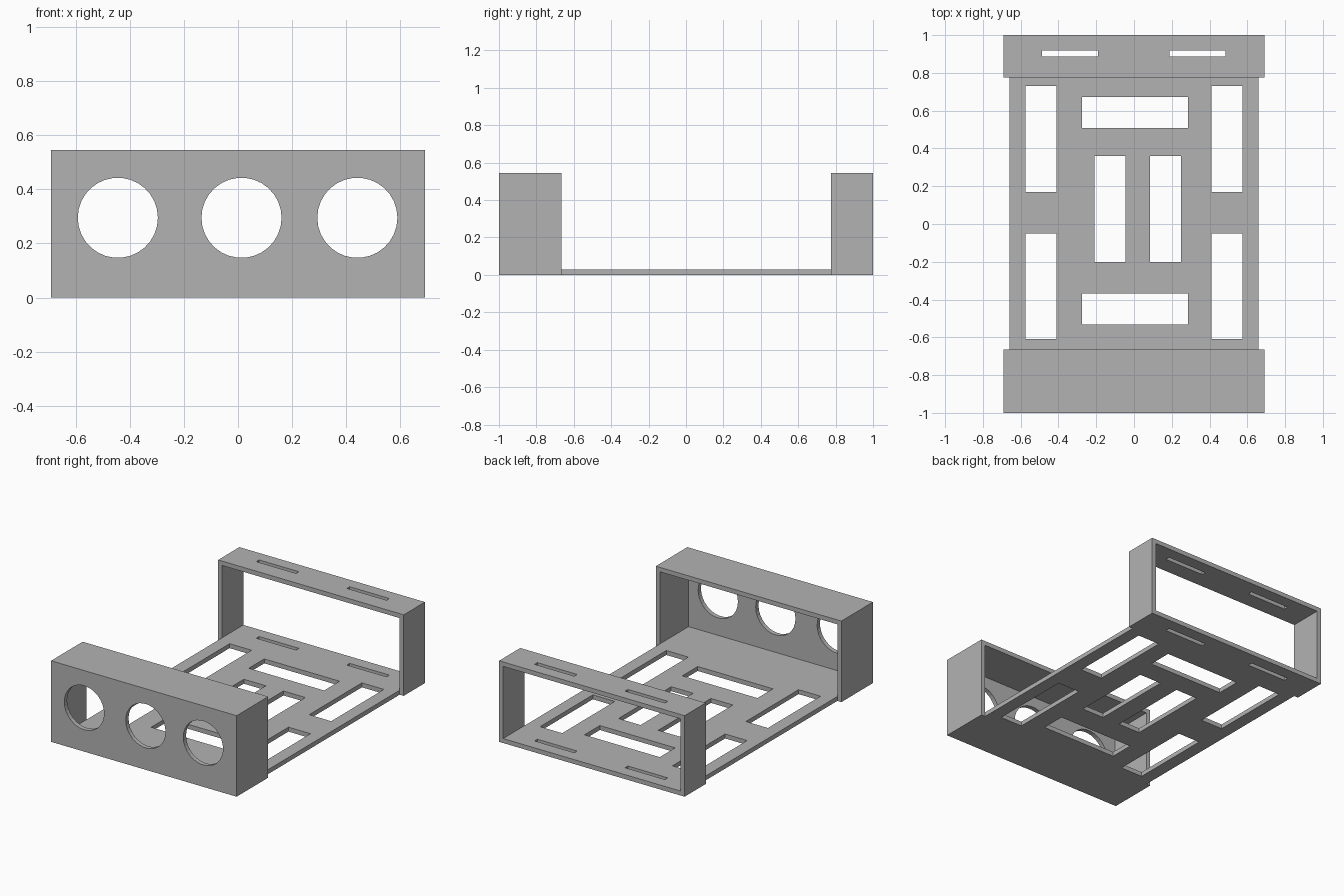
import bpy, bmesh
from math import pi
from mathutils import Matrix, Vector

cube = bpy.data.objects.get("Cube")
if cube:
    bpy.data.objects.remove(cube, do_unlink=True)

grey = bpy.data.materials.new("plain grey")
grey.use_nodes = True
colour = (0.45, 0.45, 0.45, 1)
grey.diffuse_color = colour
grey.node_tree.nodes["Principled BSDF"].inputs["Base Color"].default_value = colour

HALF, HEIGHT, WALL = 0.69, 0.545, 0.03
INNER = HALF - WALL
FRONT, FRONT_END, REAR_START, REAR = -1.0, -0.665, 0.775, 1.0


def add_box(bm, x0, x1, y0, y1, z0, z1):
    lo, hi = Vector((x0, y0, z0)), Vector((x1, y1, z1))
    m = Matrix.Translation((lo + hi) / 2) @ Matrix.Diagonal((*(hi - lo), 1))
    bmesh.ops.create_cube(bm, size=1, matrix=m)


def make_object(name, bm):
    mesh = bpy.data.meshes.new(name)
    bm.to_mesh(mesh)
    bm.free()
    mesh.materials.append(grey)
    ob = bpy.data.objects.new(name, mesh)
    bpy.context.collection.objects.link(ob)
    return ob


def cut_part(name, body, cutter_bms):
    """Box body with every cutter subtracted in turn."""
    bm = bmesh.new()
    add_box(bm, *body)
    part = make_object(name, bm)
    cutters = []
    for cbm in cutter_bms:
        cutter = make_object("cutter", cbm)
        cutter.hide_render = True
        mod = part.modifiers.new("cut", 'BOOLEAN')
        mod.operation, mod.solver, mod.object = 'DIFFERENCE', 'EXACT', cutter
        cutters.append(cutter)
    bpy.context.view_layer.objects.active = part
    for mod in list(part.modifiers):
        bpy.ops.object.modifier_apply(modifier=mod.name)
    for cutter in cutters:
        bpy.data.objects.remove(cutter, do_unlink=True)
    return part


# base plate with its rectangular windows (centre x, centre y, lengthwise)
windows = bmesh.new()
layout = [(s * 0.492, y, True) for s in (-1, 1) for y in (0.45, -0.33)]
layout += [(x, 0.08, True) for x in (-0.127, 0.168)]
layout += [(0.005, y, False) for y in (0.59, -0.449)]
for x, y, lengthwise in layout:
    hx, hy = (0.082, 0.28) if lengthwise else (0.28, 0.082)
    add_box(windows, x - hx, x + hx, y - hy, y + hy, -0.1, 0.1)
cut_part("base_plate", (-INNER, INNER, FRONT_END, REAR_START, 0, WALL), [windows])

# front housing: hollow, open to the rear, three round holes
cavity = bmesh.new()
add_box(cavity, -INNER, INNER, FRONT + WALL, FRONT_END + 0.1, WALL, HEIGHT - WALL)
holes = bmesh.new()
for x in (-0.444, 0.013, 0.441):
    m = (Matrix.Translation((x, FRONT, 0.295)) @ Matrix.Rotation(pi / 2, 4, 'X')
         @ Matrix.Rotation(pi / 2, 4, 'Z'))
    bmesh.ops.create_cone(holes, cap_ends=True, segments=30,
                          radius1=0.148, radius2=0.148, depth=0.2, matrix=m)
cut_part("front_housing", (-HALF, HALF, FRONT, FRONT_END, 0, HEIGHT), [cavity, holes])

# rear frame: open front and back, strap slots through top and floor
opening = bmesh.new()
add_box(opening, -INNER, INNER, REAR_START - 0.1, REAR + 0.1, WALL, HEIGHT - WALL)
slots = bmesh.new()
for x in (-0.338, 0.336):
    add_box(slots, x - 0.148, x + 0.148, 0.888, 0.918, -0.1, HEIGHT + 0.1)
cut_part("rear_frame", (-HALF, HALF, REAR_START, REAR, 0, HEIGHT), [opening, slots])
